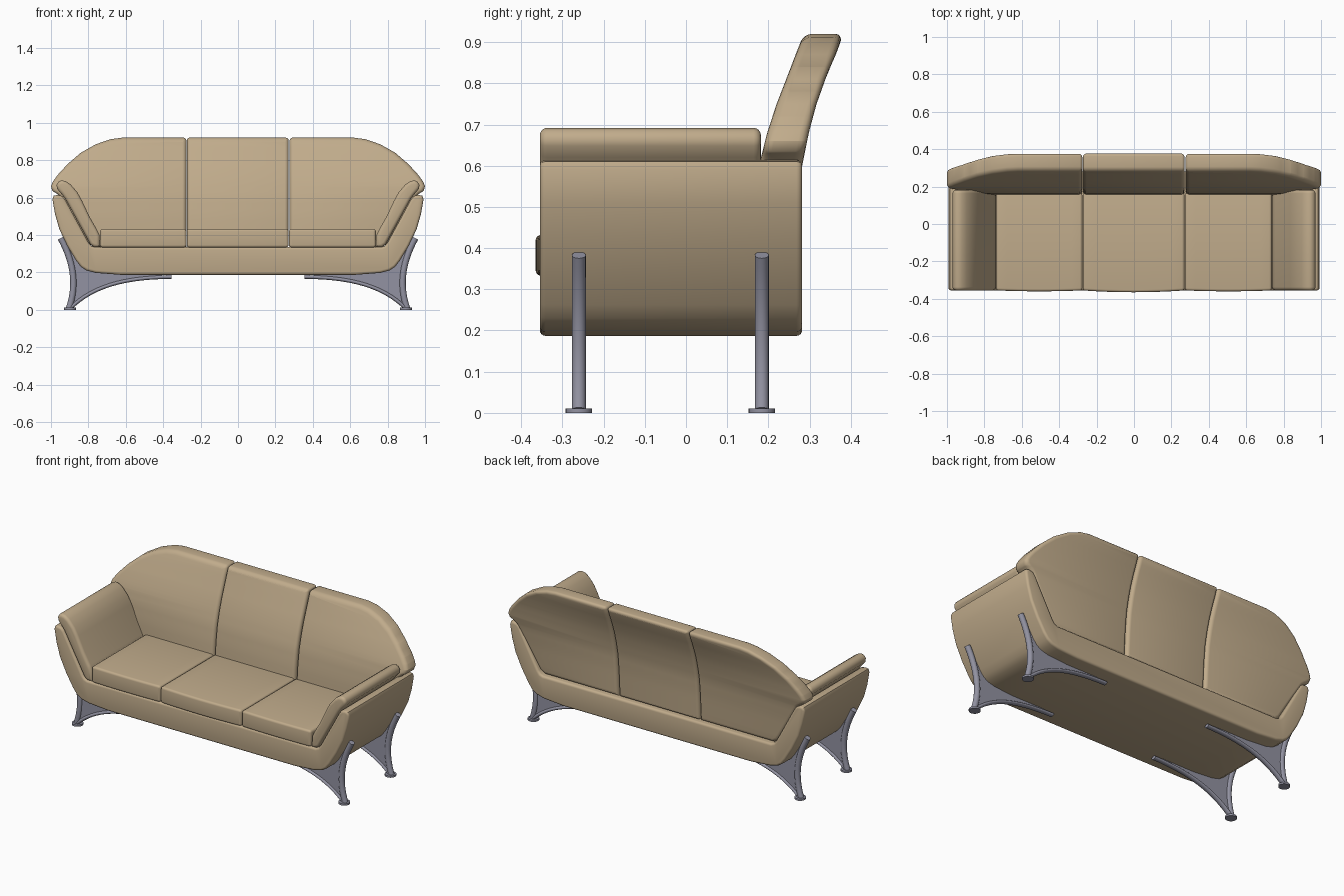
import bpy, bmesh, math
from mathutils import Vector

if "Cube" in bpy.data.objects:
    bpy.data.objects.remove(bpy.data.objects["Cube"])


def material(name, rgb):
    m = bpy.data.materials.new(name)
    m.diffuse_color = (*rgb, 1)
    m.use_nodes = True
    m.node_tree.nodes["Principled BSDF"].inputs["Base Color"].default_value = m.diffuse_color
    return m


TAN = material("tan upholstery", (0.53, 0.41, 0.26))
GREY = material("grey metal", (0.29, 0.29, 0.36))


def finish(name, bm, mat, angle=45):
    bmesh.ops.recalc_face_normals(bm, faces=bm.faces[:])
    me = bpy.data.meshes.new(name)
    bm.to_mesh(me)
    bm.free()
    me.materials.append(mat)
    ob = bpy.data.objects.new(name, me)
    bpy.context.collection.objects.link(ob)
    bpy.ops.object.select_all(action='DESELECT')
    ob.select_set(True)
    bpy.context.view_layer.objects.active = ob
    bpy.ops.object.shade_smooth_by_angle(angle=math.radians(angle))
    return ob


def prism(name, pts, y0, y1, mat, bevel=0.0, cuts=(), ymap=None):
    """Extrude an x-z outline along y, round its rims, optionally bend it."""
    bm = bmesh.new()
    a = [bm.verts.new((x, y0, z)) for x, z in pts]
    b = [bm.verts.new((x, y1, z)) for x, z in pts]
    bm.faces.new(a)
    bm.faces.new(b[::-1])
    n = len(pts)
    for i in range(n):
        j = (i + 1) % n
        bm.faces.new((a[j], a[i], b[i], b[j]))
    bmesh.ops.recalc_face_normals(bm, faces=bm.faces[:])
    if bevel:
        rims = [e for e in bm.edges if abs(e.verts[0].co.y - e.verts[1].co.y) < 1e-6]
        bmesh.ops.bevel(bm, geom=rims, offset=bevel, segments=4, profile=0.5,
                        affect='EDGES', clamp_overlap=False)
    for axis, c in cuts:
        no = Vector((1, 0, 0)) if axis == 'x' else Vector((0, 0, 1))
        bmesh.ops.bisect_plane(bm, geom=bm.verts[:] + bm.edges[:] + bm.faces[:],
                               plane_co=no * c, plane_no=no)
    if ymap:
        for v in bm.verts:
            v.co.y = ymap(v.co)
    return finish(name, bm, mat)


def rounded_box(x0, x1, z0, z1, r):
    out = []
    for cx, cz, s in ((x1 - r, z1 - r, 0), (x0 + r, z1 - r, 90), (x0 + r, z0 + r, 180), (x1 - r, z0 + r, 270)):
        for k in range(5):
            t = math.radians(s + 22.5 * k)
            out.append((cx + r * math.cos(t), cz + r * math.sin(t)))
    return out


def flip(pts, s):
    return [(x * s, z) for x, z in pts]


def bezier(p, n=16):
    out = []
    for i in range(n + 1):
        t = i / n
        w = ((1 - t) ** 3, 3 * t * (1 - t) ** 2, 3 * t * t * (1 - t), t ** 3)
        out.append(tuple(sum(w[k] * p[k][c] for k in range(4)) for c in (0, 1)))
    return out


def rod(name, path, y, r_in, r_y, mat):
    """Sweep an ellipse along a path lying in the x-z plane."""
    bm = bmesh.new()
    rings = []
    for i, (x, z) in enumerate(path):
        p, q = path[max(i - 1, 0)], path[min(i + 1, len(path) - 1)]
        t = Vector((q[0] - p[0], q[1] - p[1])).normalized()
        ring = []
        for k in range(16):
            a = math.tau * k / 16
            d = r_in * math.cos(a)
            ring.append(bm.verts.new((x - t.y * d, y + r_y * math.sin(a), z + t.x * d)))
        rings.append(ring)
    for r0, r1 in zip(rings, rings[1:]):
        for k in range(16):
            j = (k + 1) % 16
            bm.faces.new((r0[k], r0[j], r1[j], r1[k]))
    bm.faces.new(rings[0])
    bm.faces.new(rings[-1])
    return finish(name, bm, mat)


# Tub-shaped shell: base and both arms in one U profile
half = [(-0.767, 0.335), (-0.785, 0.342), (-0.80, 0.36), (-0.925, 0.59), (-0.94, 0.608),
        (-0.965, 0.614), (-0.985, 0.61), (-0.992, 0.59), (-0.978, 0.51), (-0.955, 0.43),
        (-0.912, 0.34), (-0.865, 0.262), (-0.84, 0.23), (-0.81, 0.21), (-0.76, 0.197),
        (-0.63, 0.187)]
prism("shell", half + flip(half, -1)[::-1], -0.355, 0.282, TAN, 0.014)

# Seat cushions with slightly bowed fronts
for name, x0, x1, bow in (("left_seat", -0.737, -0.276, 0.005), ("middle_seat", -0.274, 0.27, 0.01),
                          ("right_seat", 0.272, 0.737, 0.005)):
    mid, hw = (x0 + x1) / 2, (x1 - x0) / 2

    def bulge(co, mid=mid, hw=hw, bow=bow):
        return co.y - (bow * (1 - ((co.x - mid) / hw) ** 2) if co.y < 0 else 0)

    prism(name, rounded_box(x0, x1, 0.333, 0.432, 0.014), -0.355, 0.165, TAN, 0.013,
          [('x', mid + hw * k / 4) for k in range(-3, 4)], bulge)

# Arm cushions
arm = [(-0.968, 0.648), (-0.97, 0.668), (-0.96, 0.685), (-0.942, 0.692), (-0.92, 0.687),
       (-0.895, 0.67), (-0.86, 0.63), (-0.835, 0.585), (-0.795, 0.50), (-0.755, 0.43),
       (-0.74, 0.40), (-0.738, 0.335), (-0.77, 0.335), (-0.79, 0.35), (-0.925, 0.595), (-0.945, 0.62)]
for side, s in (("left", 1), ("right", -1)):
    prism(side + "_arm_cushion", flip(arm, s), -0.355, 0.182, TAN, 0.018)

# Back cushions: flat slabs bent to follow the leaning backrest
LEAN = [(0.33, 0.150, 0.262), (0.5, 0.163, 0.272), (0.6, 0.177, 0.282), (0.68, 0.197, 0.298),
        (0.75, 0.22, 0.317), (0.82, 0.247, 0.342), (0.88, 0.27, 0.368), (0.93, 0.29, 0.385)]


def lean(co):
    for (z0, f0, b0), (z1, f1, b1) in zip(LEAN, LEAN[1:]):
        if co.z <= z1:
            break
    k = (co.z - z0) / (z1 - z0)
    f, b = f0 + (f1 - f0) * k, b0 + (b1 - b0) * k
    return f + (b - f) * co.y / 0.1


wing = [(-0.276, 0.335), (-0.276, 0.905), (-0.28, 0.915), (-0.29, 0.92), (-0.62, 0.92), (-0.68, 0.912),
        (-0.76, 0.885), (-0.84, 0.84), (-0.91, 0.78), (-0.965, 0.72), (-0.99, 0.685),
        (-1.0, 0.66), (-0.992, 0.635), (-0.965, 0.618), (-0.945, 0.6), (-0.80, 0.355), (-0.77, 0.335)]
levels = [('z', 0.36 + 0.03 * i) for i in range(18)]
for side, s in (("left", 1), ("right", -1)):
    prism(side + "_back_cushion", flip(wing, s), 0, 0.1, TAN, 0.022, levels, lean)
prism("middle_back_cushion", rounded_box(-0.273, 0.27, 0.335, 0.92, 0.014), 0, 0.1, TAN, 0.02, levels, lean)

# Four legs: curved post, curved brace, web plate and round foot
post = bezier([(-0.948, 0.383), (-0.87, 0.24), (-0.865, 0.12), (-0.903, 0.008)])
brace = bezier([(-0.893, 0.012), (-0.78, 0.12), (-0.62, 0.174), (-0.355, 0.175)])
web = post + brace[1:] + [(-0.6, 0.22), (-0.82, 0.27)]
for side, s in (("left", 1), ("right", -1)):
    for end, y in (("front", -0.26), ("back", 0.184)):
        tag = f"{end}_{side}_leg"
        rod(tag + "_post", flip(post, s), y, 0.017, 0.017, GREY)
        rod(tag + "_brace", flip(brace, s), y, 0.010, 0.016, GREY)
        prism(tag + "_web", flip(web, s), y - 0.006, y + 0.006, GREY)
        bm = bmesh.new()
        bmesh.ops.create_cone(bm, cap_ends=True, segments=24, radius1=0.032, radius2=0.032, depth=0.011)
        bmesh.ops.translate(bm, verts=bm.verts[:], vec=(-0.897 * s, y, 0.0055))
        finish(tag + "_foot", bm, GREY)
